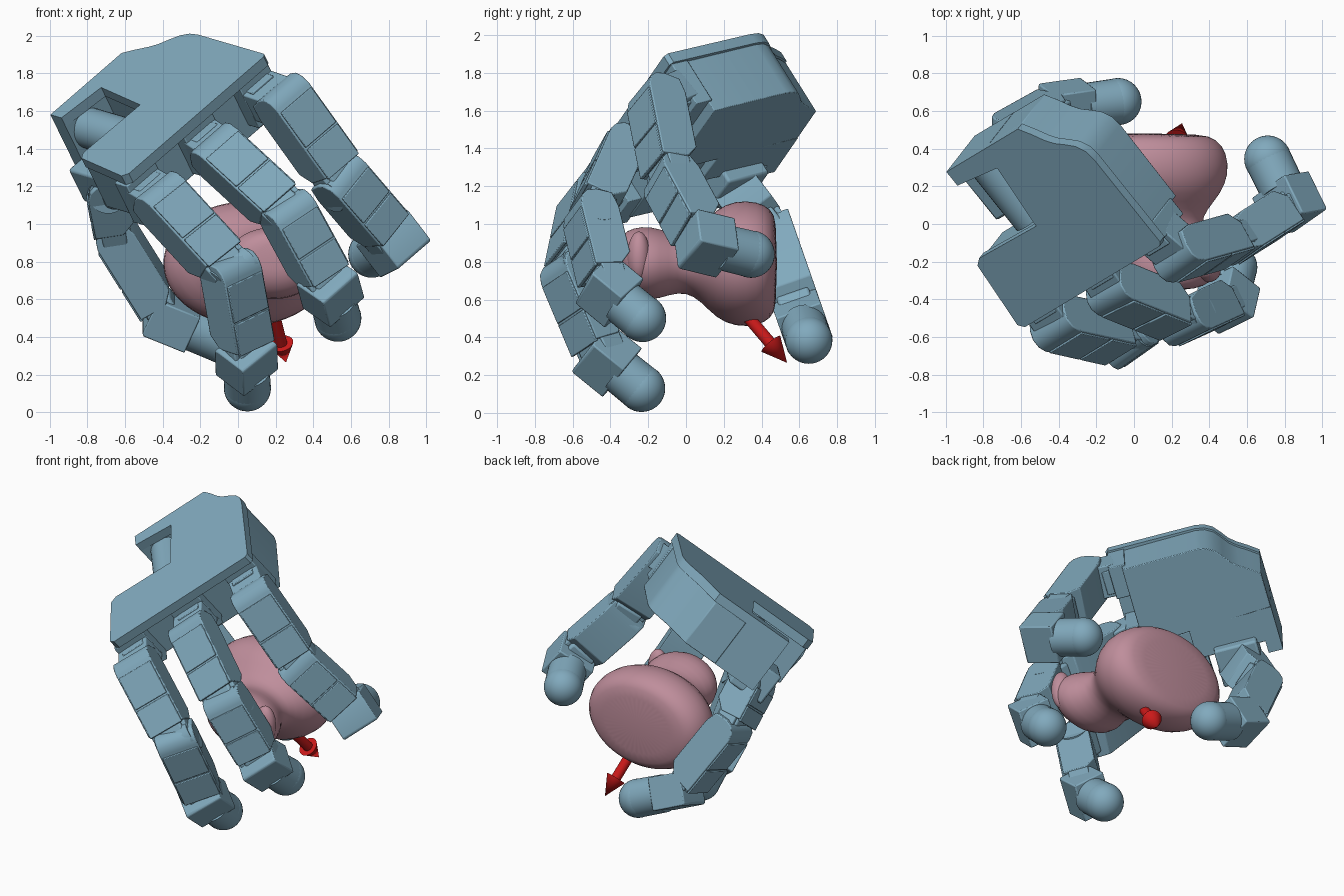
import bpy, bmesh, math
from mathutils import Vector, Matrix

if "Cube" in bpy.data.objects:
    bpy.data.objects.remove(bpy.data.objects["Cube"])

V = Vector


def material(name, rgb):
    m = bpy.data.materials.new(name)
    m.diffuse_color = (*rgb, 1)
    m.use_nodes = True
    m.node_tree.nodes["Principled BSDF"].inputs["Base Color"].default_value = m.diffuse_color
    return m


BLUE = material("steel_blue", (0.22, 0.40, 0.51))
PINK = material("pink", (0.52, 0.27, 0.33))
RED = material("red", (0.6, 0.01, 0.01))


def finish(name, bm, mat, bevel=0.0, angle=35):
    bmesh.ops.recalc_face_normals(bm, faces=bm.faces)
    me = bpy.data.meshes.new(name)
    bm.to_mesh(me)
    bm.free()
    ob = bpy.data.objects.new(name, me)
    bpy.context.collection.objects.link(ob)
    me.materials.append(mat)
    if bevel:
        b = ob.modifiers.new("bevel", 'BEVEL')
        b.width, b.segments, b.limit_method = bevel, 2, 'ANGLE'
        b.angle_limit = math.radians(40)
    bpy.ops.object.select_all(action='DESELECT')
    ob.select_set(True)
    bpy.context.view_layer.objects.active = ob
    bpy.ops.object.shade_smooth_by_angle(angle=math.radians(angle))
    return ob


def prism(name, pts, frame, c0, c1, bevel=0.0):
    """Extrude a 2D outline between two depths in the frame (origin, a, b, c)."""
    o, a, b, c = frame
    bm = bmesh.new()
    rings = [[bm.verts.new(o + a * p + b * q + c * z) for p, q in pts] for z in (c0, c1)]
    bm.faces.new(rings[0])
    bm.faces.new(rings[1])
    n = len(pts)
    for i in range(n):
        j = (i + 1) % n
        bm.faces.new((rings[0][i], rings[0][j], rings[1][j], rings[1][i]))
    return finish(name, bm, BLUE, bevel)


def rect(p0, p1, q0, q1):
    return [(p0, q0), (p1, q0), (p1, q1), (p0, q1)]


def rod(name, p, q, r0, r1, mat=BLUE):
    bm = bmesh.new()
    d = q - p
    m = Matrix.Translation((p + q) / 2) @ d.to_track_quat('Z', 'Y').to_matrix().to_4x4()
    bmesh.ops.create_cone(bm, cap_ends=True, segments=32, radius1=r0, radius2=r1, depth=d.length, matrix=m)
    return finish(name, bm, mat)


def ball(name, c, r, mat=BLUE):
    bm = bmesh.new()
    bmesh.ops.create_uvsphere(bm, u_segments=32, v_segments=20, radius=1,
                              matrix=Matrix.Translation(c) @ Matrix.Diagonal((*r, 1)))
    return finish(name, bm, mat)


# palm frame: w across the fingers, back towards the wrist, deep towards the palm face
w = V((0.688, 0.413, 0.596)).normalized()
back = V((-0.59, 0.78, 0.20))
back = (back - w * back.dot(w)).normalized()
deep = -w.cross(back)
corner = V((-0.6, -0.56, 1.25))
PALM = (corner, w, back, deep)


def palm_pt(u, v, d):
    return corner + w * u + back * v + deep * d


# palm: back plate with thumb notch, deep body, finger motor blocks
s_curve = [(1.09, .59), (1.08, .65), (1.05, .70), (1.0, .74), (.95, .775), (.91, .82), (.87, .88), (.82, .945)]
prism("palm_back_plate", [(.03, 0), (1.07, 0), (1.09, .02)] + s_curve +
      [(.27, .945), (.27, .85), (.55, .82), (.51, .44), (.08, .45), (.04, .42), (0, .03)], PALM, 0, .06)
prism("palm_body", [(.53, .1), (1.07, .1)] + [(u - .012, v) for u, v in s_curve] + [(.57, .945)], PALM, .06, .39, .005)
prism("palm_wrist_wall", rect(.27, .57, .85, .945), PALM, .06, .39)
prism("palm_side_body", rect(.05, .53, .1, .43), PALM, .06, .34, .008)
prism("palm_face_pad", rect(.35, .57, .4, .86), PALM, .25, .39, .008)
rod("thumb_motor", palm_pt(.40, .45, .17), palm_pt(.40, .86, .17), .11, .11)
for u in (.1, .54, .97):
    prism("finger_motor_block", rect(u - .11, u + .11, .01, .12), PALM, .06, .33, .005)
    prism("finger_motor_step", rect(u - .08, u + .08, -.04, .02), PALM, .10, .30, .005)


# finger parts
def link_profile(length, t, taper, cut):
    return [(-t * .2, t), (-t * .65, t * .85), (-t * .95, t * (1 - cut)), (-t, 0), (-t * .8, -t * .8),
            (0, -t), (length - taper, -t), (length, -t * .4), (length, t)]


def link(name, p, q, h, width, t, last=False):
    d = (q - p).normalized()
    h = (h - d * h.dot(d)).normalized()
    frame = (p, d, d.cross(h), h)
    L = (q - p).length
    hw = width / 2
    if last:
        prism(name, [(-t, t * .9), (-t * .9, t), (L * .45, t), (L * .45, -t), (-t * .9, -t), (-t, -t * .8)],
              frame, -hw, hw, .008)
        return
    body = L - .1
    prism(name, link_profile(body, t, .07, .5), frame, -hw, hw, .006)
    # raised back cover with a seam across it
    for s0, s1 in ((.0, body * .55 - .006), (body * .55 + .006, body + .01)):
        prism(name + "_cover", rect(s0, s1, t - .01, t + .01), frame, -hw * .92, hw * .92, .004)
    # narrower tongue reaching the next joint
    prism(name + "_tongue", rect(body - .03, L + .02, -t * .75, t * .8), frame, -hw * .72, hw * .72, .015)
    for s in (-1, 1):
        prism(name + "_side_ear", rect(body - .04, L - .01, -t * .5, t * .7), frame,
              s * hw * .72, s * hw * .96, .008)


def digit(name, joints, tip, width=.26, t=.108):
    bend = joints[1] - joints[0] if name != "thumb" else joints[2] - joints[1]
    h = bend.cross(tip - joints[2]).normalized()
    chain = joints + [tip]
    for i in range(len(chain) - 1):
        link(f"{name}_link_{i + 1}", chain[i], chain[i + 1], h, width, t, i == len(chain) - 2)
    for j in joints[:2]:
        rod(name + "_hinge", j - h * width * .46, j + h * width * .46, t * .95, t * .95)
    rod(name + "_tip_neck", joints[-1].lerp(tip, .35), tip, .122, .124)
    ball(name + "_tip", tip, (.125,) * 3)


def knuckle(u, j):
    p = palm_pt(u, .04, .19)
    d = (j - p).normalized()
    h = (w - d * w.dot(d)).normalized()
    prism("knuckle", rect(0, (j - p).length, -.09, .09), (p, d, d.cross(h), h), -.11, .11, .008)


fingers = {
    "left_finger": (.1, [(-.39, -.53, 1.115), (-.035, -.61, .73), (.045, -.42, .28)], (.05, -.235, .13)),
    "middle_finger": (.54, [(-.09, -.35, 1.37), (.28, -.50, 1.03), (.49, -.405, .645)], (.53, -.23, .50)),
    "right_finger": (.97, [(.255, -.155, 1.64), (.56, -.07, 1.215), (.83, .10, .90)], (.71, .345, .84)),
}
for name, (u, js, tip) in fingers.items():
    js = [V(j) for j in js]
    knuckle(u, js[0])
    digit(name, js, V(tip))

# thumb
digit("thumb", [V((-.69, .26, 1.19)), V((-.64, .46, .93)), V((-.37, .61, .50))], V((-.085, .65, .385)), .25)
prism("thumb_mount", rect(.14, .40, .52, .80), PALM, .24, .46, .015)

# held object: two lobes joined by a neck, lofted along y (y, x, z, rx, rz)
stations = [(-.35, .19, .83, .08, .07), (-.335, .19, .82, .18, .13), (-.28, .19, .80, .25, .18), (-.19, .19, .79, .27, .2),
            (-.09, .18, .79, .22, .165), (0, .13, .79, .22, .15), (.08, .09, .79, .3, .2), (.16, .06, .79, .4, .29),
            (.26, .05, .79, .455, .335), (.38, .05, .79, .445, .33), (.45, .05, .79, .39, .29), (.482, .05, .79, .31, .23)]
bm = bmesh.new()
N = 40
rings = []
for y, x, z, rx, rz in stations:
    rings.append([bm.verts.new((x + rx * math.cos(2 * math.pi * k / N), y, z + rz * math.sin(2 * math.pi * k / N)))
                  for k in range(N)])
for r, s in zip(rings, rings[1:]):
    for k in range(N):
        bm.faces.new((r[k], r[(k + 1) % N], s[(k + 1) % N], s[k]))
bm.faces.new(rings[0])
bm.faces.new(rings[-1])
body = finish("held_object", bm, PINK, angle=60)
sub = body.modifiers.new("smooth", 'SUBSURF')
sub.levels = sub.render_levels = 1
ball("held_object_ear", V((.39, -.25, .83)), (.07, .06, .13), PINK)

# red arrow
start, tip = V((.17, .25, .60)), V((.255, .535, .265))
neck = tip.lerp(start, .3)
rod("arrow_shaft", start, neck, .032, .032, RED)
rod("arrow_head", neck, tip, .065, .0, RED)
